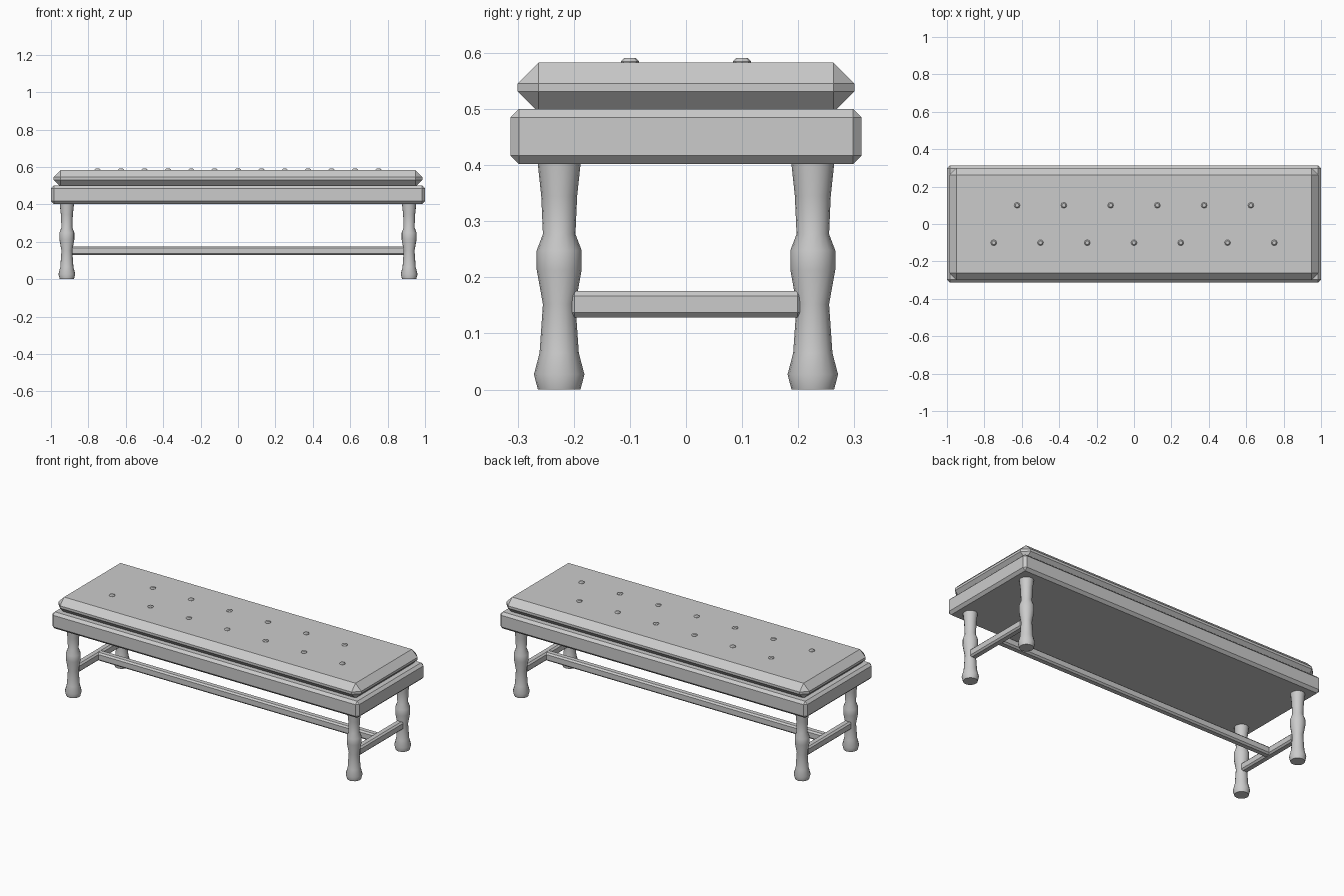
import bpy, bmesh, math

if "Cube" in bpy.data.objects:
    bpy.data.objects.remove(bpy.data.objects["Cube"])


def chamfered_box(name, x, y, z, bevel):
    """Box from (min, max) pairs with a single flat chamfer on all edges."""
    bm = bmesh.new()
    bmesh.ops.create_cube(bm, size=1)
    for v in bm.verts:
        for i, (lo, hi) in enumerate((x, y, z)):
            v.co[i] = lo if v.co[i] < 0 else hi
    bmesh.ops.bevel(bm, geom=bm.edges[:], offset=bevel, segments=1,
                    profile=0.5, affect='EDGES')
    return to_object(name, bm)


def turned(name, profile, sides, x, y, smooth=False):
    """Closed solid of revolution about a vertical axis at (x, y)."""
    bm = bmesh.new()
    rings = []
    for r, z in profile:
        rings.append([bm.verts.new((x + r * math.cos(a), y + r * math.sin(a), z))
                      for a in (2 * math.pi * i / sides for i in range(sides))])
    for low, high in zip(rings, rings[1:]):
        for i in range(sides):
            j = (i + 1) % sides
            bm.faces.new((low[i], low[j], high[j], high[i])).smooth = smooth
    bm.faces.new(rings[0][::-1])
    bm.faces.new(rings[-1])
    if smooth:
        for e in bm.edges:
            e.smooth = e.calc_face_angle(0) < math.radians(40)
    return to_object(name, bm)


def to_object(name, bm):
    bmesh.ops.recalc_face_normals(bm, faces=bm.faces[:])
    mesh = bpy.data.meshes.new(name)
    bm.to_mesh(mesh)
    bm.free()
    obj = bpy.data.objects.new(name, mesh)
    bpy.context.collection.objects.link(obj)
    return obj


# Seat frame and cushion
chamfered_box("seat_frame", (-1, 1), (-0.313, 0.313), (0.402, 0.5), 0.015)
chamfered_box("cushion", (-0.987, 0.987), (-0.3, 0.3), (0.494, 0.583), 0.0375)

# Two staggered rows of tufting buttons
BUTTON = [(0.016, 0.576), (0.016, 0.585), (0.010, 0.591)]
for row, (count, y) in enumerate(((7, -0.1), (6, 0.1))):
    for i in range(count):
        turned(f"button_{row}_{i}", BUTTON, 8, 0.25 * (i - (count - 1) / 2), y)

# Turned legs and end stretchers
LEG = [(0.038, 0), (0.045, 0.027), (0.035, 0.065), (0.029, 0.152),
       (0.040, 0.213), (0.040, 0.248), (0.029, 0.277), (0.032, 0.345),
       (0.039, 0.41)]
LEG_X, LEG_Y = 0.915, 0.226
for sx, side in ((-1, "left"), (1, "right")):
    for sy, end in ((-1, "front"), (1, "back")):
        turned(f"{end}_{side}_leg", LEG, 16, sx * LEG_X, sy * LEG_Y, smooth=True)
    cx = sx * LEG_X
    chamfered_box(f"{side}_stretcher", (cx - 0.022, cx + 0.022),
                  (-0.208, 0.208), (0.128, 0.176), 0.009)

# Long centre stretcher
chamfered_box("centre_stretcher", (-0.91, 0.91), (-0.022, 0.022),
              (0.128, 0.176), 0.009)
